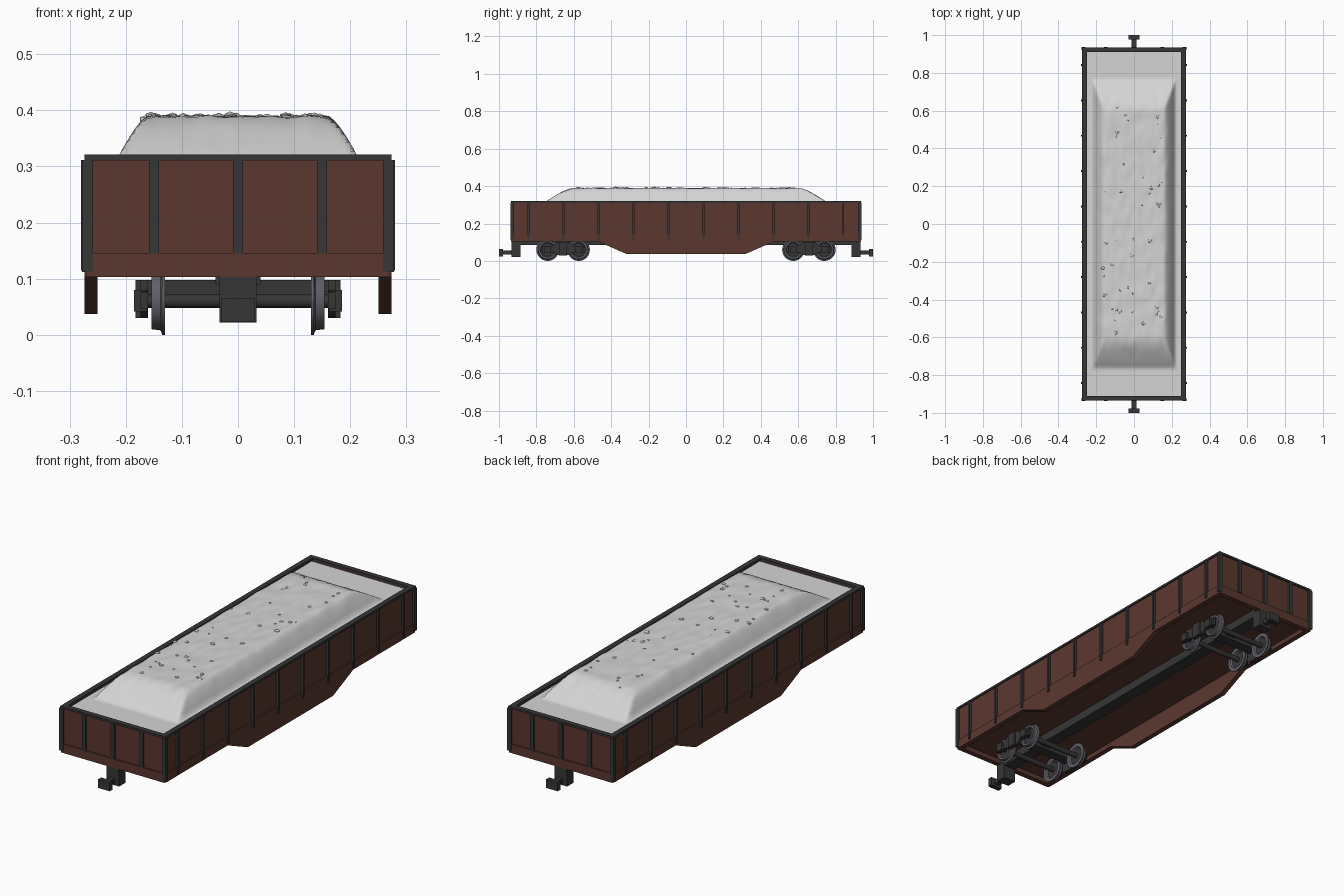
import bpy, bmesh, math, random
from mathutils import Vector, Matrix, noise

random.seed(4)
cube = bpy.data.objects.get("Cube")
if cube:
    bpy.data.objects.remove(cube)


def material(name, r, g, b):
    m = bpy.data.materials.new(name)
    m.use_nodes = True
    m.diffuse_color = (r, g, b, 1)
    m.node_tree.nodes["Principled BSDF"].inputs["Base Color"].default_value = (r, g, b, 1)
    return m


BROWN = material("oxide brown", 0.105, 0.039, 0.028)
BLACK = material("dark iron", 0.037, 0.037, 0.038)
STEEL = material("wheel steel", 0.115, 0.112, 0.135)
GRAVEL = material("pale gravel", 0.66, 0.66, 0.66)


def finish(name, bm, *mats, smooth=None):
    bmesh.ops.recalc_face_normals(bm, faces=bm.faces)
    mesh = bpy.data.meshes.new(name)
    bm.to_mesh(mesh)
    bm.free()
    for m in mats:
        mesh.materials.append(m)
    ob = bpy.data.objects.new(name, mesh)
    bpy.context.collection.objects.link(ob)
    if smooth:
        bpy.ops.object.select_all(action='DESELECT')
        ob.select_set(True)
        bpy.context.view_layer.objects.active = ob
        bpy.ops.object.shade_smooth_by_angle(angle=math.radians(smooth))
    return ob


def add_box(bm, x0, x1, y0, y1, z0, z1):
    centre = Vector((x0 + x1, y0 + y1, z0 + z1)) / 2
    size = Matrix.Diagonal((abs(x1 - x0), abs(y1 - y0), abs(z1 - z0), 1))
    bmesh.ops.create_cube(bm, size=1, matrix=Matrix.Translation(centre) @ size)


def boxes(name, mat, *dims):
    bm = bmesh.new()
    for d in dims:
        add_box(bm, *d)
    return finish(name, bm, mat)


def plate(name, mat, outline, x0, x1):
    """Extrude a y-z outline along x."""
    bm = bmesh.new()
    face = bm.faces.new([bm.verts.new((x0, y, z)) for y, z in outline])
    out = bmesh.ops.extrude_face_region(bm, geom=[face])["geom"]
    bmesh.ops.translate(bm, vec=(x1 - x0, 0, 0),
                        verts=[v for v in out if isinstance(v, bmesh.types.BMVert)])
    return finish(name, bm, mat)


L, W = 0.932, 0.268

# Car body: floor, walls, rim
boxes("floor", BROWN, (-W, W, -L, L, 0.125, 0.145))
boxes("end_sills", BROWN, *[(-0.27, 0.27, s * 0.91, s * 0.935, 0.103, 0.145) for s in (-1, 1)])
boxes("end_walls", BROWN, *[(-W, W, s * 0.91, s * 0.928, 0.14, 0.314) for s in (-1, 1)])
boxes("side_walls", BROWN, *[(s * 0.252, s * W, -0.928, 0.928, 0.14, 0.314) for s in (-1, 1)])
boxes("top_rim", BLACK,
      *[(s * 0.249, s * 0.274, -0.935, 0.935, 0.311, 0.321) for s in (-1, 1)],
      *[(-0.25, 0.25, s * 0.91, s * 0.935, 0.311, 0.321) for s in (-1, 1)])

# Deep-bellied side sills
half = [(0.318, 0.037), (0.468, 0.103), (0.93, 0.103), (0.93, 0.145)]
sill = half + [(-y, z) for y, z in reversed(half)]
for side, s in (("left", 1), ("right", -1)):
    plate(side + "_side_sill", BROWN, sill, s * 0.25, s * 0.274)

# Vertical stiffeners and corner posts
boxes("side_posts", BLACK,
      *[(s * 0.262, s * 0.28, y - 0.005, y + 0.005, 0.115, 0.312)
        for s in (-1, 1) for y in [-0.842 + 0.187 * i for i in range(10)]])
boxes("end_posts", BLACK,
      *[(x - 0.009, x + 0.009, s * 0.92, s * 0.937, 0.145, 0.312)
        for s in (-1, 1) for x in (-0.15, 0, 0.15)])
boxes("corner_posts", BLACK,
      *[(sx * 0.258, sx * 0.278, sy * 0.92, sy * 0.937, 0.112, 0.312)
        for sx in (-1, 1) for sy in (-1, 1)])

# Underframe and couplers
boxes("centre_sill", BLACK, (-0.03, 0.03, -0.9, 0.9, 0.085, 0.126))
for end, s in (("front", -1), ("rear", 1)):
    boxes(end + "_coupler", BLACK,
          (-0.033, 0.033, s * 0.885, s * 0.934, 0.022, 0.104),
          (-0.012, 0.012, s * 0.92, s * 0.985, 0.034, 0.056),
          (-0.03, 0.03, s * 0.978, s * 1.0, 0.024, 0.065))


# Bogies
def add_wheel(bm, y, side):
    profile = [(0.138, 0.012), (0.138, 0.038), (0.13, 0.043), (0.13, 0.06), (0.135, 0.06),
               (0.138, 0.052), (0.154, 0.05), (0.154, 0.04), (0.146, 0.036), (0.146, 0.0)]
    verts = [bm.verts.new((side * x, y, 0.06 + r)) for x, r in profile]
    edges = [bm.edges.new(p) for p in zip(verts, verts[1:])]
    bmesh.ops.spin(bm, geom=verts + edges, cent=(0, y, 0.06), axis=(1, 0, 0),
                   angle=math.tau, steps=28, use_duplicate=False)


frame_half = [(0.0, 0.03), (0.03, 0.032), (0.052, 0.046), (0.112, 0.046),
              (0.112, 0.076), (0.055, 0.082), (0.035, 0.098), (0.0, 0.098)]
for end, yc in (("front", -0.657), ("rear", 0.657)):
    axle_ys = (yc - 0.083, yc + 0.083)
    bm = bmesh.new()
    for y in axle_ys:
        for s in (-1, 1):
            add_wheel(bm, y, s)
    bmesh.ops.remove_doubles(bm, verts=bm.verts, dist=0.0003)
    for f in bm.faces:
        c = f.calc_center_median()
        radius = min(math.hypot(c.y - y, c.z - 0.06) for y in axle_ys)
        f.material_index = 1 if radius < 0.0375 else 0
    finish(end + "_wheels", bm, STEEL, BLACK, smooth=30)

    bm = bmesh.new()
    for y in axle_ys:
        bmesh.ops.create_cone(bm, cap_ends=True, segments=16, radius1=0.012, radius2=0.012,
                              depth=0.33, matrix=Matrix.Translation((0, y, 0.06))
                              @ Matrix.Rotation(math.pi / 2, 4, 'Y'))
    finish(end + "_axles", bm, BLACK, smooth=40)

    outline = frame_half + [(-y, z) for y, z in reversed(frame_half[1:-1])]
    for side, s in (("left", 1), ("right", -1)):
        plate(f"{end}_{side}_side_frame", BLACK, [(yc + y, z) for y, z in outline],
              s * 0.16, s * 0.174)
        boxes(f"{end}_{side}_journals", BLACK,
              *[(s * 0.162, s * 0.185, y - 0.018, y + 0.018, 0.042, 0.08) for y in axle_ys],
              (s * 0.162, s * 0.183, yc - 0.022, yc + 0.022, 0.03, 0.098))
    boxes(end + "_bolster", BLACK,
          (-0.165, 0.165, yc - 0.025, yc + 0.025, 0.072, 0.098),
          (-0.04, 0.04, yc - 0.03, yc + 0.03, 0.09, 0.126))


# Gravel load
def ramp(d, inner, outer):
    t = min(max((outer - d) / (outer - inner), 0), 1)
    return t ** 0.75 * (1 - t) + t * (1 - (1 - t) ** 2)


def load_height(x, y):
    h = min(ramp(abs(x), 0.155, 0.218), ramp(abs(y), 0.59, 0.76))
    rough = noise.noise(Vector((x * 28, y * 12, 0))) * 0.004 * h
    return 0.306 + 0.083 * h + rough


bm = bmesh.new()
bmesh.ops.create_grid(bm, x_segments=56, y_segments=150, size=1)
for v in bm.verts:
    x, y = v.co.x * 0.253, v.co.y * 0.915
    v.co = (x, y, load_height(x, y))
finish("gravel_load", bm, GRAVEL, smooth=60)

bm = bmesh.new()
for i in range(46):
    x, y = random.uniform(-0.17, 0.16), random.uniform(-0.58, 0.62)
    r = random.uniform(0.004, 0.011)
    spin = Matrix.Rotation(random.uniform(0, 6), 4, 'Z') @ Matrix.Diagonal((1, 1.2, 0.7, 1))
    spot = Matrix.Translation((x, y, load_height(x, y) + 0.001 - r * 0.2))
    bmesh.ops.create_icosphere(bm, subdivisions=1, radius=r, matrix=spot @ spin)
finish("loose_stones", bm, GRAVEL)
